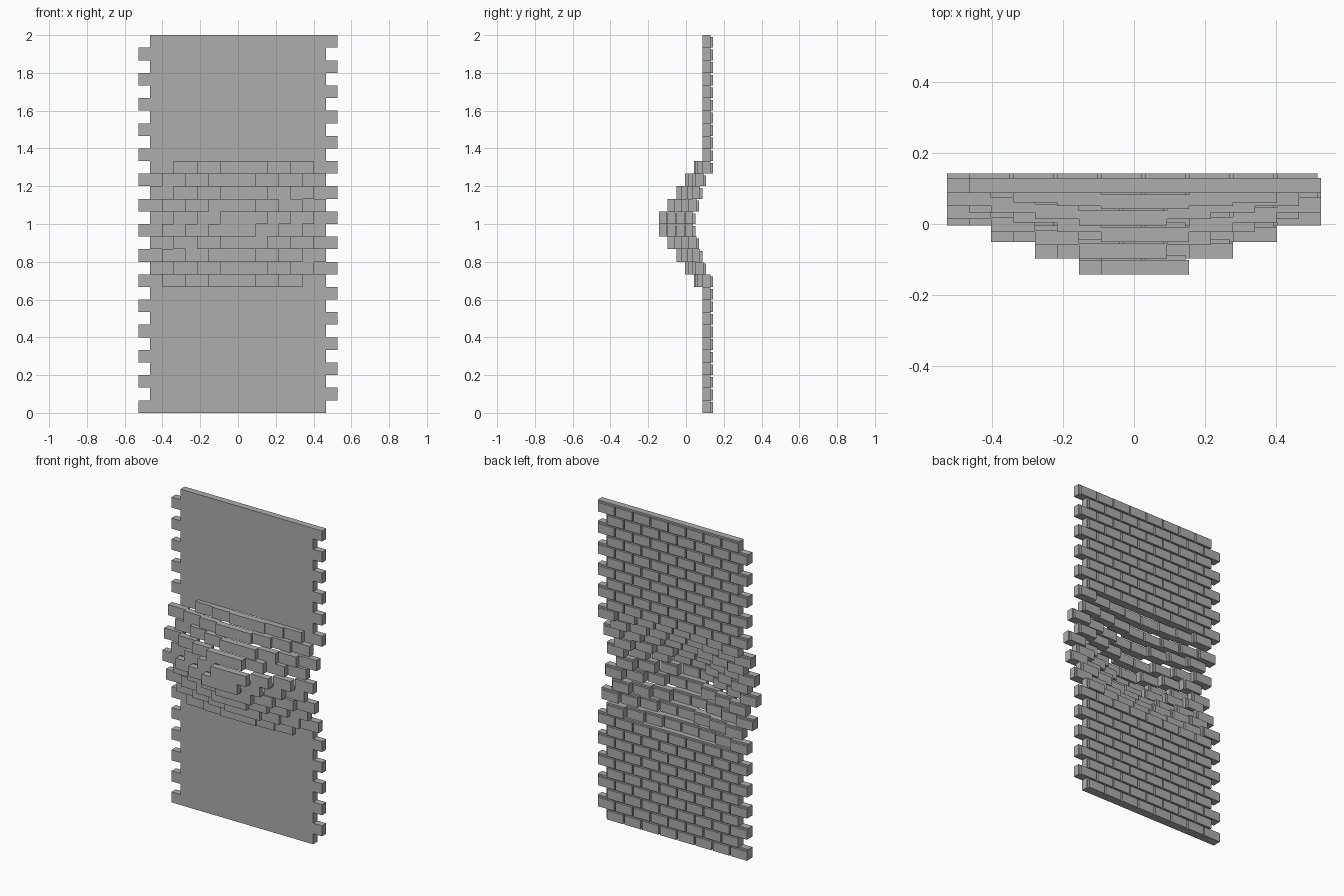
import bpy, bmesh
from mathutils import Matrix, Vector

cube = bpy.data.objects.get("Cube")
if cube:
    bpy.data.objects.remove(cube, do_unlink=True)

ROWS, COLS = 30, 8
W, H = 0.124, 2 / ROWS                       # brick pitch and course height
FRONT, BACK, CAP = 0.088, 0.130, 0.143       # body front, body back, raised face
JOINT = 0.01                                 # mortar groove width
LEFT = -(COLS + 0.5) * W / 2
STEP = 0.0462                                # push per course towards the bulge

stone = bpy.data.materials.new("grey brick")
stone.use_nodes = True
grey = (0.42, 0.42, 0.42, 1)
stone.diffuse_color = grey
stone.node_tree.nodes["Principled BSDF"].inputs["Base Color"].default_value = grey


def add_box(bm, lo, hi):
    lo, hi = Vector(lo), Vector(hi)
    mat = Matrix.Translation((lo + hi) / 2) @ Matrix.Diagonal((*(hi - lo), 1))
    return bmesh.ops.create_cube(bm, size=1, matrix=mat)["verts"]


def add_brick(bm, x, z, push):
    # full-size body, with a smaller raised face on the back that leaves grooves
    add_box(bm, (x, FRONT - push, z), (x + W, BACK - push, z + H))
    verts = add_box(bm, (x, BACK - push, z), (x + W - JOINT, CAP - push, z + H - JOINT))
    hidden = [f for f in {f for v in verts for f in v.link_faces} if f.normal.y < -0.5]
    bmesh.ops.delete(bm, geom=hidden, context='FACES_ONLY')


def bulge(row, col):
    # pushed furthest in the middle courses and middle columns
    level = 5 - min(abs(row - ROWS // 2), abs(row - ROWS // 2 + 1))
    side = min(col, COLS - 1 - col)
    if level <= 0 or (level == 1 and side == 0):
        return 0
    return STEP * level * (0.4 + 0.2 * side)


def build_section(name, rows):
    bm = bmesh.new()
    for row in rows:
        start = LEFT + (row % 2) * W / 2     # running bond offset
        for col in range(COLS):
            add_brick(bm, start + col * W, row * H, bulge(row, col))
    mesh = bpy.data.meshes.new(name)
    bm.to_mesh(mesh)
    bm.free()
    mesh.materials.append(stone)
    obj = bpy.data.objects.new(name, mesh)
    bpy.context.collection.objects.link(obj)


build_section("lower_wall", range(0, 10))
build_section("bulging_courses", range(10, 20))
build_section("upper_wall", range(20, ROWS))
